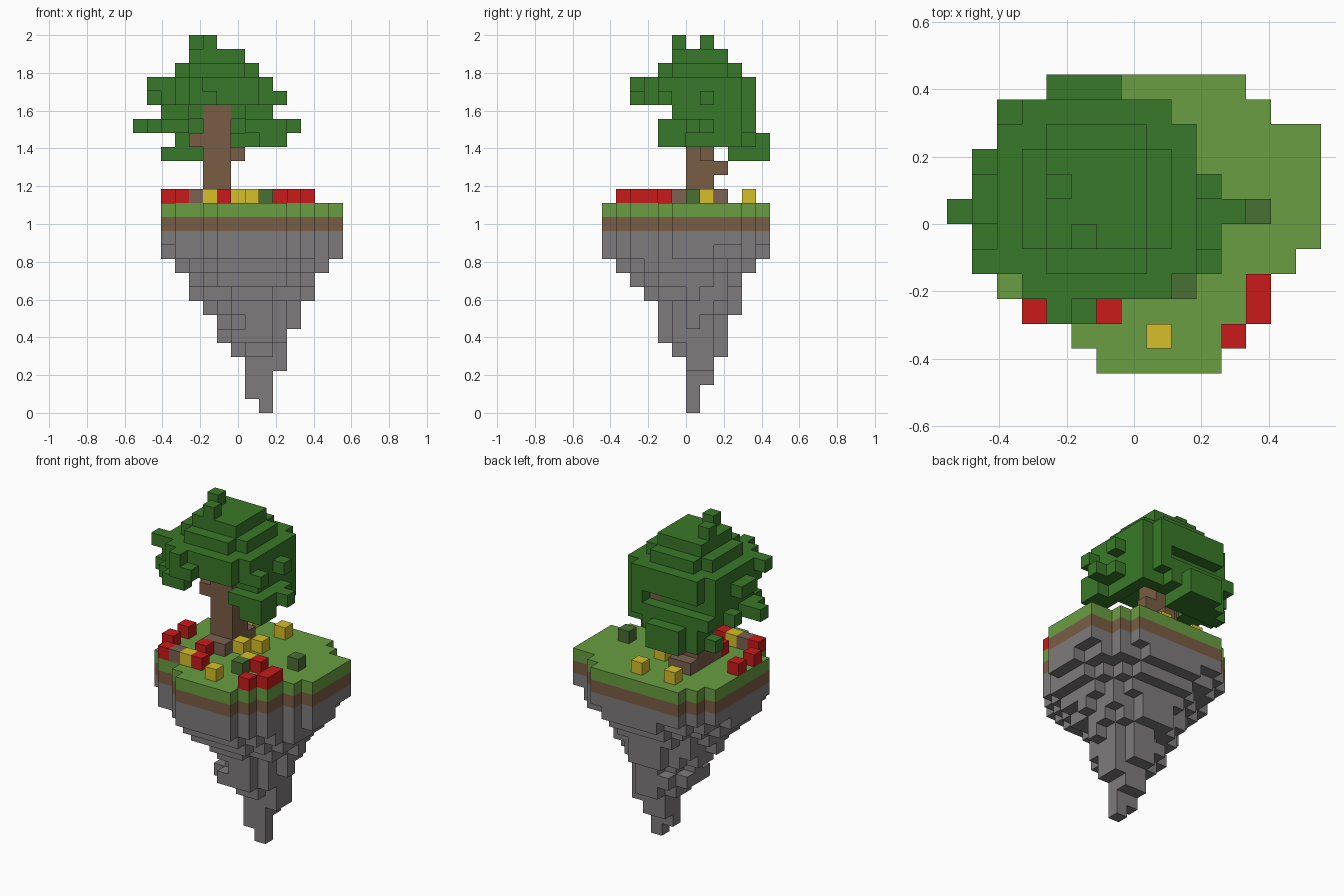
import bpy
import bmesh
from mathutils import Vector

old_cube = bpy.data.objects.get("Cube")
if old_cube:
    bpy.data.objects.remove(old_cube, do_unlink=True)

CELL = 2 / 27
ORIGIN = Vector((-7.5, -6, 0))


def make_material(name, rgb):
    """Flat material from display colour values, stored as linear."""
    linear = [((c / 255 + 0.055) / 1.055) ** 2.4 for c in rgb]
    mat = bpy.data.materials.new(name)
    mat.use_nodes = True
    mat.diffuse_color = (*linear, 1)
    mat.node_tree.nodes["Principled BSDF"].inputs["Base Color"].default_value = (*linear, 1)
    return mat


def disc(cx, cy, rx, ry, limit):
    """Cells of an ellipse, given in cell units."""
    return {(i, j) for i in range(15) for j in range(12)
            if ((i - cx) / rx) ** 2 + ((j - cy) / ry) ** 2 <= limit}


def box(i0, i1, j0, j1, k0, k1):
    """Inclusive block of cells."""
    return {(i, j, k) for i in range(i0, i1 + 1)
            for j in range(j0, j1 + 1) for k in range(k0, k1 + 1)}


def lift(cells, *levels):
    return {(i, j, k) for i, j in cells for k in levels}


# Island outline: first and last cell of each row, front to back
rows = [(6, 10), (5, 11), (3, 12), (2, 12), (2, 13), (2, 14),
        (2, 14), (2, 14), (2, 14), (2, 14), (3, 12), (4, 11)]
outline = {(i, j) for j, (a, b) in enumerate(rows) for i in range(a, b + 1)}
grass = lift(outline, 14)
dirt = lift(outline, 13)

# Rock: tapering ellipses inside the extents of each level, top to bottom
extents = [(2, 14, 0, 11), (3, 13, 1, 10), (4, 12, 2, 9), (4, 12, 3, 9),
           (5, 11, 4, 9), (6, 11, 4, 8), (6, 10, 4, 8), (7, 10, 5, 8),
           (8, 10, 6, 7), (8, 9, 6, 7), (8, 9, 6, 6), (9, 9, 6, 6)]
rock = lift(outline, 12)
for step, (a, b, c, d) in enumerate(extents):
    limit = 1 if step < 3 else 0.85
    layer = disc((a + b) / 2, (c + d) / 2, (b - a + 1) / 2, (d - c + 1) / 2, limit)
    rock |= lift(layer & outline, 11 - step)

# Trunk with roots and branch stubs
trunk = box(5, 6, 6, 7, 15, 21)
roots = box(5, 6, 5, 5, 15, 15) | box(5, 6, 8, 8, 15, 15)
trunk |= {(6, 8, 17), (7, 7, 18), (4, 6, 19), (7, 9, 21)}

# Leaf crown: stacked discs, open at the front and hollow around the trunk
crown = disc(5.5, 6.5, 1, 1, 19)
core = disc(5.5, 6.5, 1, 1, 9)
leaves = lift(crown, 22, 23) | lift(core, 24) | lift(disc(5.5, 6.5, 1, 1, 5), 25)
leaves |= {(4, 7, 26), (5, 5, 26)}
leaves |= lift({(i, j) for i, j in crown if j > 4 and (j > 5 or i not in (4, 5, 6, 7))}, 21)
leaves -= box(2, 7, 10, 10, 21, 21)
leaves |= lift({(i, j) for i, j in crown - core if j > 3 and (j > 7 or i < 4 or i > 7)}, 20)

# Hanging clumps at the side and the back
leaves |= box(9, 9, 5, 8, 19, 19) | box(9, 10, 4, 5, 19, 20) | box(10, 10, 6, 7, 20, 20)
leaves |= box(3, 7, 9, 10, 18, 19) - box(7, 7, 9, 10, 18, 18)
leaves |= box(4, 6, 11, 11, 18, 19) | box(2, 2, 9, 9, 18, 18) | box(8, 9, 9, 9, 19, 19)

# Loose twigs of leaves around the rim
leaves |= box(0, 1, 6, 6, 20, 20) | box(11, 11, 6, 6, 20, 20)
leaves |= box(1, 1, 6, 7, 22, 22) | box(4, 4, 2, 2, 22, 23)
leaves |= {(1, 4, 23), (1, 5, 20), (1, 8, 20), (2, 10, 20),
           (10, 4, 22), (10, 7, 22), (5, 2, 22)}
leaves -= trunk


# Plants standing on the grass
def plants(*cells):
    return lift(cells, 15)


red = plants((2, 4), (2, 6), (5, 4), (3, 2), (6, 2), (11, 1), (12, 2), (12, 3), (10, 4))
yellow = plants((8, 1), (5, 2), (7, 6), (8, 7), (9, 4), (8, 10), (5, 10))
shrubs = plants((12, 6), (9, 3))
mushroom = plants((4, 2))

brown = make_material("bark brown", (122, 93, 68))
faded = make_material("faded brown", (124, 98, 80))
parts = {
    "rock_base": (rock, make_material("stone grey", (126, 123, 124))),
    "dirt_layer": (dirt, brown),
    "grass_layer": (grass, make_material("grass green", (104, 157, 65))),
    "tree_trunk": (trunk, brown),
    "tree_roots": (roots, faded),
    "tree_leaves": (leaves, make_material("leaf green", (57, 121, 41))),
    "red_flowers": (red, make_material("flower red", (200, 27, 26))),
    "yellow_flowers": (yellow, make_material("flower yellow", (214, 191, 41))),
    "shrubs": (shrubs, make_material("shrub green", (74, 112, 52))),
    "mushroom": (mushroom, faded),
}
occupied = set().union(*(cells for cells, mat in parts.values()))


def build(name, cells, mat):
    """Cube mesh of the cells, keeping only the exposed faces."""
    bm = bmesh.new()
    for cell in sorted(cells):
        for axis in range(3):
            for side in (0, 1):
                near = list(cell)
                near[axis] += 2 * side - 1
                if tuple(near) in occupied:
                    continue
                u, v = Vector(), Vector()
                u[(axis + 1) % 3] = v[(axis + 2) % 3] = 1
                base = Vector(cell) + ORIGIN
                base[axis] += side
                loop = [base, base + u, base + u + v, base + v]
                if not side:
                    loop.reverse()
                bm.faces.new([bm.verts.new(p * CELL) for p in loop])
    bmesh.ops.remove_doubles(bm, verts=bm.verts, dist=CELL / 100)
    mesh = bpy.data.meshes.new(name)
    bm.to_mesh(mesh)
    bm.free()
    mesh.materials.append(mat)
    bpy.context.collection.objects.link(bpy.data.objects.new(name, mesh))


for part_name, (part_cells, part_mat) in parts.items():
    build(part_name, part_cells, part_mat)
